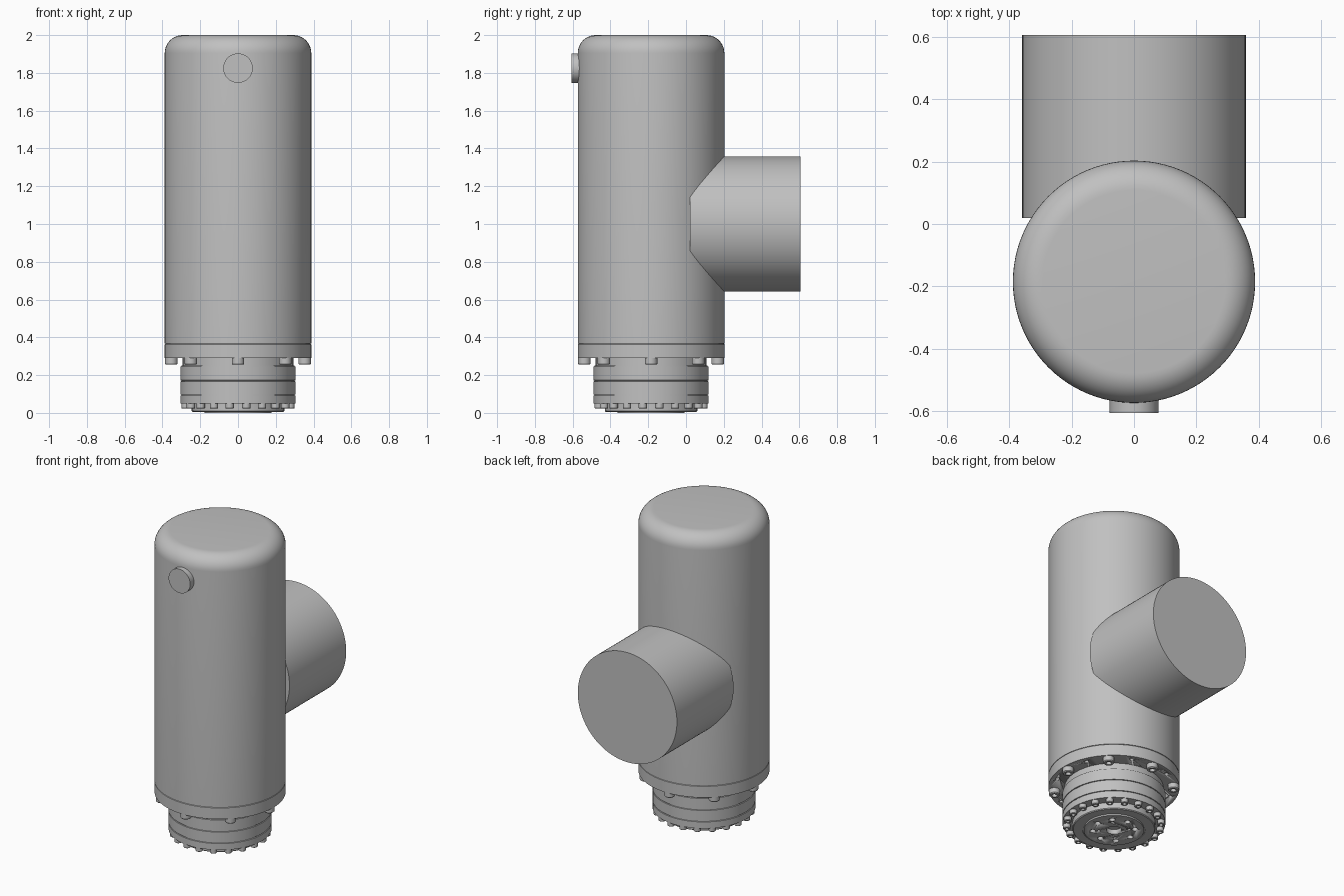
import bpy, bmesh, math
from mathutils import Matrix, Vector

cube = bpy.data.objects.get("Cube")
if cube:
    bpy.data.objects.remove(cube, do_unlink=True)

grey = bpy.data.materials.new("light_grey_metal")
grey.use_nodes = True
COLOR = (0.53, 0.53, 0.53, 1)
grey.diffuse_color = COLOR
grey.node_tree.nodes["Principled BSDF"].inputs["Base Color"].default_value = COLOR

AXIS_Y = -0.185          # the vertical axis of the housing
CENTRE = Vector((0, AXIS_Y, 0))


def finish(name, bm):
    mesh = bpy.data.meshes.new(name)
    bmesh.ops.recalc_face_normals(bm, faces=bm.faces)
    bm.to_mesh(mesh)
    bm.free()
    obj = bpy.data.objects.new(name, mesh)
    bpy.context.collection.objects.link(obj)
    mesh.materials.append(grey)
    bpy.ops.object.select_all(action='DESELECT')
    obj.select_set(True)
    bpy.context.view_layer.objects.active = obj
    bpy.ops.object.shade_smooth_by_angle(angle=math.radians(30))
    return obj


def lathe(bm, profile, matrix, segments=64):
    """Turn an (r, z) profile around z; open ends are closed with flat caps."""
    rings = []
    for r, z in profile:
        rings.append([bm.verts.new(matrix @ Vector((r * math.cos(a), r * math.sin(a), z)))
                      for a in (math.tau * i / segments for i in range(segments))])
    for low, high in zip(rings, rings[1:]):
        for i in range(segments):
            j = (i + 1) % segments
            bm.faces.new((low[i], low[j], high[j], high[i]))
    bm.faces.new(rings[0][::-1])
    bm.faces.new(rings[-1])


def turned(name, profile, location=CENTRE, rotation=None, segments=64):
    bm = bmesh.new()
    matrix = Matrix.Translation(location) @ (rotation or Matrix())
    lathe(bm, profile, matrix, segments)
    return finish(name, bm)


def circle(radius, count, offset=0.0):
    for i in range(count):
        a = math.tau * (i + offset) / count
        yield CENTRE + Vector((radius * math.cos(a), radius * math.sin(a), 0))


def bolt_ring(name, points, radius, bottom, top):
    """Socket-head bolts pointing down, each with a hollow in its head."""
    bm = bmesh.new()
    edge = radius * 0.15
    socket = radius * 0.5
    profile = [(socket, bottom + (top - bottom) * 0.6), (socket, bottom),
               (radius - edge, bottom), (radius, bottom + edge), (radius, top)]
    for p in points:
        lathe(bm, profile, Matrix.Translation(p), 20)
    return finish(name, bm)


def drill(obj, holes, low, high):
    """Cut round holes, given as (point, radius), between two heights."""
    bm = bmesh.new()
    for p, r in holes:
        lathe(bm, [(r, low), (r, high)], Matrix.Translation(p), 20)
    cutter = finish("hole_cutter", bm)
    cutter.hide_render = True
    bpy.context.view_layer.objects.active = obj
    mod = obj.modifiers.new("holes", 'BOOLEAN')
    mod.operation = 'DIFFERENCE'
    mod.solver = 'EXACT'
    mod.object = cutter
    bpy.ops.object.modifier_apply(modifier=mod.name)
    bpy.data.objects.remove(cutter, do_unlink=True)


# Main housing with a rounded top edge
R, FILLET = 0.388, 0.095
shell = [(R, 0.367)]
for i in range(11):
    a = math.pi / 2 * i / 10
    shell.append((R - FILLET + FILLET * math.cos(a), 2 - FILLET + FILLET * math.sin(a)))
turned("housing", shell, segments=96)

# Flange under the housing, with small holes between its bolts
flange = turned("flange", [(R, 0.29), (R, 0.363), (R - 0.004, 0.367)], segments=96)
drill(flange, [(p, 0.013) for p in circle(0.35, 8, 0.5)], 0.27, 0.32)
bolt_ring("flange_bolts", circle(0.353, 8), 0.033, 0.255, 0.292)

# Neck made of stacked rings parted by thin grooves
NECK = 0.305
neck = [(NECK - 0.02, 0.05), (NECK, 0.05)]
for z in (0.095, 0.17, 0.248):
    neck += [(NECK, z - 0.003), (NECK - 0.006, z - 0.002),
             (NECK - 0.006, z + 0.002), (NECK, z + 0.003)]
neck[-1] = (NECK - 0.012, 0.251)
neck.append((NECK - 0.012, 0.292))
turned("neck", neck)
bolt_ring("neck_bolts", circle(0.28, 20, 0.5), 0.022, 0.022, 0.052)

# Output plate: two steps, drilled with a centre hole and rings of holes
plate = turned("output_plate", [(0.178, 0.0), (0.178, 0.01), (0.186, 0.01), (0.186, 0.006),
                                (0.24, 0.006), (0.245, 0.011), (0.245, 0.055)])
holes = [(CENTRE, 0.045)]
holes += [(p, 0.018) for p in circle(0.125, 8)]
holes += [(p, 0.010) for p in circle(0.09, 4, 0.5)]
drill(plate, holes, -0.02, 0.03)

# Side branch to the back, and the round button on the front
TO_BACK = Matrix.Rotation(-math.pi / 2, 4, 'X')
turned("side_branch", [(0.358, 0.02), (0.358, 0.605)], Vector((0, 0, 1)), TO_BACK, 96)
turned("front_button", [(0.078, -0.605), (0.078, -0.54)], Vector((0, 0, 1.825)), TO_BACK, 48)
